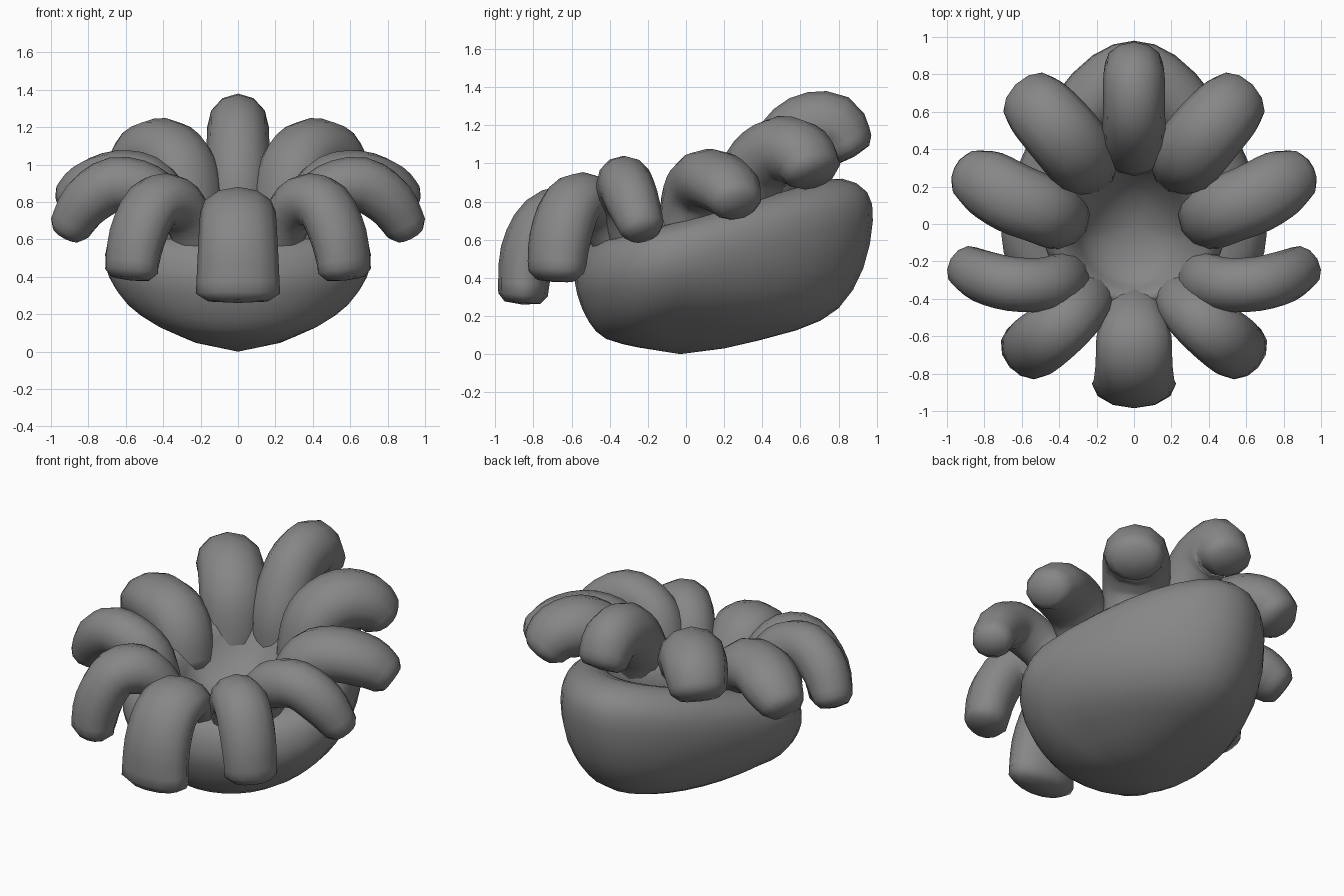
import bpy, bmesh, math
from mathutils import Vector

if "Cube" in bpy.data.objects:
    bpy.data.objects.remove(bpy.data.objects["Cube"])

# Dark grey for every part
GREY = bpy.data.materials.new("dark_grey")
GREY.diffuse_color = (.24, .24, .24, 1)
GREY.use_nodes = True
GREY.node_tree.nodes["Principled BSDF"].inputs["Base Color"].default_value = GREY.diffuse_color


def finish(name, rings, start=None, end=None):
    """Skin a list of closed rings; ends close to a point or a flat cap."""
    bm = bmesh.new()
    rows = [[bm.verts.new(p) for p in r] for r in rings]
    n = len(rows[0])
    for a, b in zip(rows, rows[1:]):
        for i in range(n):
            bm.faces.new((a[i], a[(i + 1) % n], b[(i + 1) % n], b[i]))
    for row, tip in ((rows[0], start), (rows[-1], end)):
        if tip is None:
            bm.faces.new(row)
        else:
            v = bm.verts.new(tip)
            for i in range(n):
                bm.faces.new((row[i], row[(i + 1) % n], v))
    bmesh.ops.recalc_face_normals(bm, faces=bm.faces)
    for f in bm.faces:
        f.smooth = True
    me = bpy.data.meshes.new(name)
    bm.to_mesh(me)
    bm.free()
    me.materials.append(GREY)
    ob = bpy.data.objects.new(name, me)
    bpy.context.collection.objects.link(ob)
    return ob


def egg_ring(yf, zf, yb, zb, rx, zs, taper=0.2, n=32):
    """Tilted egg outline: front y/z, back y/z, half width, side z."""
    mid = (yf + yb) / 2
    yc = min(max(-.05, mid - 0.25), mid)
    out = []
    for i in range(n):
        a = math.tau * i / n
        c, s = math.cos(a), math.sin(a)
        y, z = (yb, zb) if s > 0 else (yf, zf)
        out.append((rx * c * (1 - taper * max(s, 0)),
                    yc + (y - yc) * abs(s), zs + (z - zs) * abs(s)))
    return out


def spline(pts, steps=3):
    """Catmull-Rom through tuples of any length."""
    p = [pts[0]] + pts + [pts[-1]]
    out = []
    for k in range(1, len(p) - 2):
        for j in range(steps):
            t = j / steps
            out.append([0.5 * (2 * b + (c - a) * t + (2 * a - 5 * b + 4 * c - d) * t * t
                               + (3 * b - a - 3 * c + d) * t ** 3)
                        for a, b, c, d in zip(*p[k - 1:k + 3])])
    return out + [list(pts[-1])]


def tentacle(name, pts, sx=1, n=12):
    """Tube along (x, y, z, half width, half thickness) points."""
    path = spline([(p[0] * sx,) + p[1:] for p in pts])
    pos = [Vector(p[:3]) for p in path]
    rings = []
    last = len(pos) - 1
    for i, p in enumerate(path):
        t = (pos[min(i + 1, last)] - pos[max(i - 1, 0)]).normalized()
        head = pos[min(i + 3, last)] - pos[max(i - 3, 0)]
        head.z = 0
        if head.length < 0.05:
            head = pos[-1] - pos[0]
            head.z = 0
        lat = head.normalized().cross(Vector((0, 0, 1)))
        lat = (lat - t * lat.dot(t)).normalized()
        nor = lat.cross(t)

        def ring(k, off):
            return [pos[i] + t * off + lat * (p[3] * k * math.cos(math.tau * j / n))
                    + nor * (p[4] * k * math.sin(math.tau * j / n)) for j in range(n)]
        rings.append(ring(1, 0))
        if i == last:
            rings.append(ring(0.72, 0.04))
            tip = pos[i] + t * 0.05
    return finish(name, rings, end=tip)


# Bowl-shaped body with a rolled, tilted rim, narrowing toward the back
body = [(-.25, .035, .2, .03, .23, .05), (-.42, .08, .58, .125, .45, .16),
        (-.51, .17, .80, .24, .6, .27), (-.57, .31, .93, .45, .69, .40),
        (-.58, .42, .98, .70, .71, .52), (-.54, .54, .95, .85, .67, .63),
        (-.45, .60, .82, .92, .57, .68), (-.36, .58, .65, .88, .45, .68),
        (-.30, .46, .50, .68, .36, .56)]
finish("bowl_body", [egg_ring(*r) for r in spline(body, 2)], (0, -.03, 0), (0, .05, .42))

# Inner throat cup that webs the tentacle roots together
cup = [(-.43, .48, .58, .76, .48, .58), (-.44, .62, .58, .94, .48, .73),
       (-.40, .67, .50, 1.0, .42, .82), (-.35, .63, .37, .94, .33, .76),
       (-.30, .57, .28, .77, .26, .63), (-.17, .53, .15, .62, .15, .56)]
finish("throat", [egg_ring(*r, taper=.1) for r in spline(cup, 2)], (0, .03, .50), (0, 0, .54))

# Single tentacles on the centre line
tentacle("front_tentacle", [
    (0, -.38, .50, .12, .08), (0, -.47, .65, .16, .10), (0, -.60, .74, .20, .135),
    (0, -.74, .70, .205, .145), (0, -.83, .53, .215, .145), (0, -.855, .31, .225, .13)])
tentacle("back_tentacle", [
    (0, .39, .68, .15, .13), (0, .42, .88, .17, .16), (0, .50, 1.06, .17, .17),
    (0, .62, 1.18, .165, .18), (0, .775, 1.19, .165, .175), (0, .86, 1.08, .155, .13)])

# Mirrored pairs
pairs = {
    "front_side_tentacle": [
        (.22, -.35, .52, .13, .10), (.26, -.42, .70, .145, .12), (.35, -.51, .80, .16, .145),
        (.46, -.60, .78, .17, .145), (.54, -.66, .61, .17, .145), (.57, -.68, .43, .16, .13)],
    "low_side_tentacle": [
        (.34, -.26, .56, .14, .11), (.39, -.30, .76, .145, .13), (.49, -.325, .86, .145, .145),
        (.66, -.32, .895, .145, .145), (.81, -.28, .80, .14, .14), (.90, -.23, .66, .12, .11)],
    "high_side_tentacle": [
        (.37, .02, .62, .17, .13), (.41, .04, .79, .18, .15), (.50, .08, .89, .185, .165),
        (.65, .14, .915, .19, .16), (.79, .22, .87, .18, .15), (.885, .265, .80, .14, .12)],
    "back_side_tentacle": [
        (.25, .29, .66, .18, .14), (.27, .33, .88, .195, .16), (.31, .39, 1.0, .20, .175),
        (.40, .50, 1.07, .20, .18), (.50, .61, 1.04, .19, .17), (.555, .665, .955, .17, .14)],
}
for name, pts in pairs.items():
    for side, sx in (("right", 1), ("left", -1)):
        tentacle(f"{side}_{name}", pts, sx)
